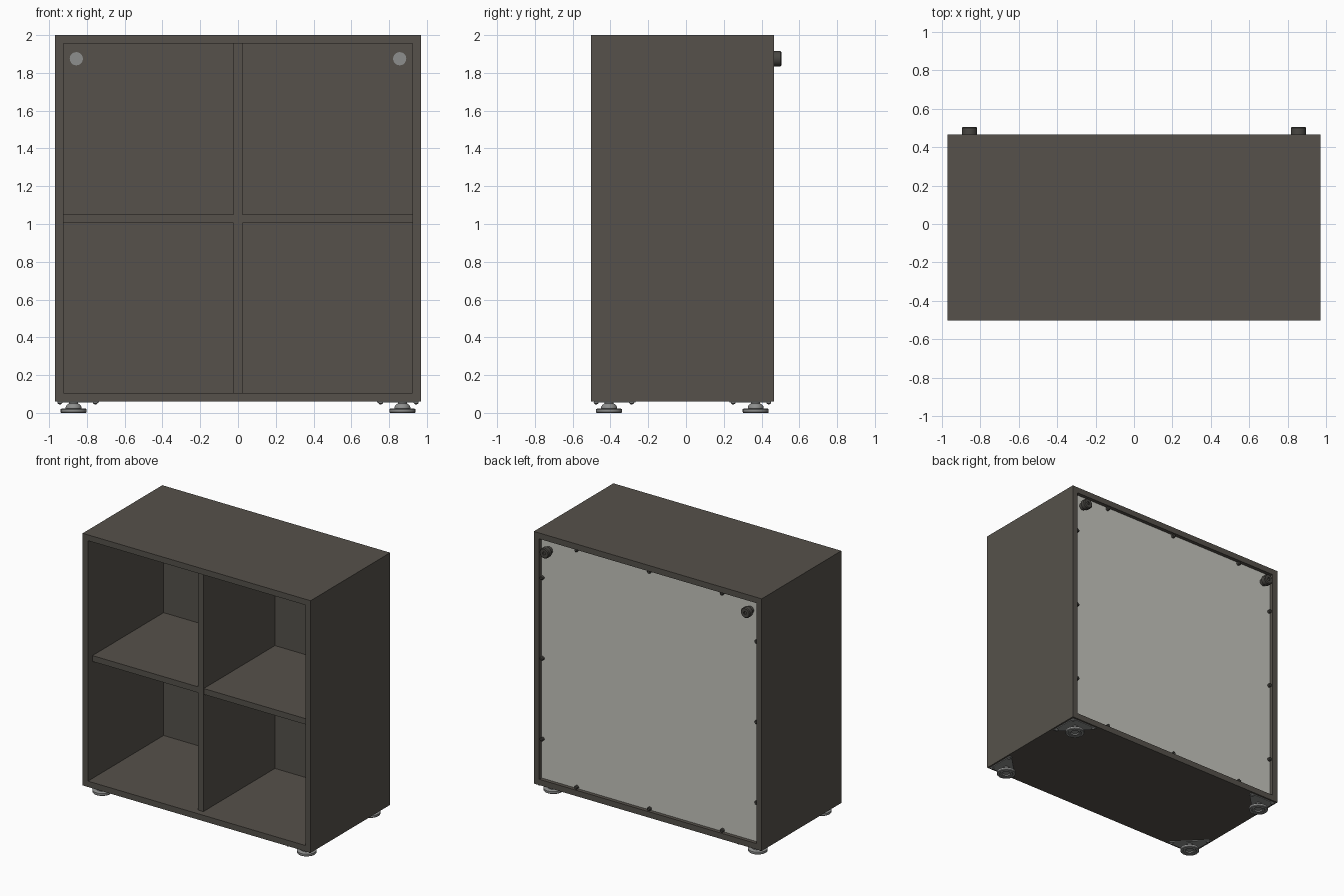
import bpy, bmesh, math
from mathutils import Vector, Matrix

cube = bpy.data.objects.get("Cube")
if cube:
    bpy.data.objects.remove(cube, do_unlink=True)


def material(name, rgb):
    m = bpy.data.materials.new(name)
    m.use_nodes = True
    m.diffuse_color = (*rgb, 1)
    m.node_tree.nodes["Principled BSDF"].inputs["Base Color"].default_value = (*rgb, 1)
    return m


WOOD = material("dark brown board", (0.092, 0.083, 0.070))
PALE = material("pale grey backing", (0.56, 0.56, 0.51))
METAL = material("grey metal", (0.27, 0.275, 0.27))
RUBBER = material("dark rubber", (0.065, 0.062, 0.055))

# Main dimensions
W, FRONT, BACK, LOW, TOP, T = 0.97, -0.503, 0.465, 0.06, 2.0, 0.045
MID = (LOW + TOP) / 2
PANEL = 0.437


def finish(name, bm, mat, smooth=False):
    bmesh.ops.recalc_face_normals(bm, faces=bm.faces)
    mesh = bpy.data.meshes.new(name)
    bm.to_mesh(mesh)
    bm.free()
    ob = bpy.data.objects.new(name, mesh)
    bpy.context.collection.objects.link(ob)
    mesh.materials.append(mat)
    if smooth:
        bpy.ops.object.select_all(action="DESELECT")
        ob.select_set(True)
        bpy.context.view_layer.objects.active = ob
        bpy.ops.object.shade_smooth_by_angle(angle=math.radians(35))
    return ob


def box(name, lo, hi, mat):
    lo, hi = Vector(lo), Vector(hi)
    bm = bmesh.new()
    bmesh.ops.create_cube(bm, size=1)
    for v in bm.verts:
        v.co = (lo + hi) / 2 + v.co * (hi - lo)
    return finish(name, bm, mat)


def prism(name, points, offset, mat):
    bm = bmesh.new()
    face = bm.faces.new([bm.verts.new(p) for p in points])
    ext = bmesh.ops.extrude_face_region(bm, geom=[face])
    moved = [g for g in ext["geom"] if isinstance(g, bmesh.types.BMVert)]
    bmesh.ops.translate(bm, verts=moved, vec=offset)
    return finish(name, bm, mat)


def lathe(name, profile, place, mat, rot=None, steps=24):
    # Spin a (radius, height) profile about its own z axis
    bm = bmesh.new()
    verts = [bm.verts.new((r, 0, h)) for r, h in profile]
    edges = [bm.edges.new(p) for p in zip(verts, verts[1:])]
    bmesh.ops.spin(bm, geom=verts + edges, angle=math.tau, steps=steps,
                   axis=(0, 0, 1), cent=(0, 0, 0))
    bmesh.ops.remove_doubles(bm, verts=bm.verts, dist=0.0001)
    m = Matrix.Translation(place) @ (rot or Matrix())
    bmesh.ops.transform(bm, matrix=m, verts=bm.verts)
    return finish(name, bm, mat, True)


# Mitred carcass boards
outer = [(-W, LOW), (W, LOW), (W, TOP), (-W, TOP)]
inner = [(-W + T, LOW + T), (W - T, LOW + T), (W - T, TOP - T), (-W + T, TOP - T)]
for i, name in enumerate(["bottom_board", "left_side", "top_board", "right_side"]):
    j = (i + 1) % 4
    loop = [outer[i], outer[j], inner[j], inner[i]]
    prism(name, [(x, FRONT, z) for x, z in loop], (0, BACK - FRONT, 0), WOOD)

# Back panel: dark inside, pale outside
box("back_panel", (-W + T, PANEL - 0.02, LOW + T), (W - T, PANEL - 0.004, TOP - T), WOOD)
box("back_panel_lining", (-W + T, PANEL - 0.004, LOW + T), (W - T, PANEL, TOP - T), PALE)

# Divider and shelves
H = T / 2
box("divider", (-H, FRONT + 0.05, LOW + T), (H, PANEL - 0.02, TOP - T), WOOD)
for side, a, b in (("right", -W + T, -H), ("left", H, W - T)):
    box(side + "_shelf", (a, FRONT + 0.055, 1.005), (b, PANEL - 0.02, 1.05), WOOD)

# Wall spacers with round caps inside the cabinet
BACKWARD = Matrix.Rotation(-math.pi / 2, 4, "X")
for side, s in (("right", -1), ("left", 1)):
    at = Vector((s * 0.856, PANEL, 1.875))
    lathe(side + "_wall_spacer",
          [(0, 0), (0.028, 0), (0.028, 0.025), (0.04, 0.03), (0.04, 0.062),
           (0.034, 0.068), (0.012, 0.068), (0.012, 0.06), (0, 0.06)],
          at, RUBBER, BACKWARD)
    lathe(side + "_spacer_cap", [(0, 0), (0.035, 0), (0.035, 0.01), (0, 0.01)],
          at - Vector((0, 0.026, 0)), METAL, BACKWARD)

# Panel retaining pegs around the back recess
IN_X, IN_Z = W - T - 0.012, (TOP - LOW) / 2 - T - 0.012
for k in (-0.62, 0, 0.62):
    for s in (-1, 1):
        for name, x, z in (("side_peg", s * IN_X, MID + k), ("edge_peg", k, MID + s * IN_Z)):
            lathe(name, [(0, 0), (0.014, 0), (0.014, 0.016), (0.009, 0.02), (0, 0.02)],
                  (x, PANEL, z), RUBBER, BACKWARD, 12)

# Feet with triangular corner plates and screws
for sx in (-1, 1):
    for sy, edge in ((-1, FRONT), (1, BACK)):
        tag = ("left" if sx > 0 else "right") + ("_back" if sy > 0 else "_front")
        cx, cy = sx * (W - 0.015), edge - sy * 0.015
        corner = [(cx, cy), (cx - sx * 0.03, cy), (cx - sx * 0.22, cy),
                  (cx - sx * 0.22, cy - sy * 0.02), (cx - sx * 0.02, cy - sy * 0.22),
                  (cx, cy - sy * 0.22)]
        prism(tag + "_foot_plate", [(x, y, LOW) for x, y in corner], (0, 0, -0.006), METAL)
        lathe(tag + "_foot",
              [(0, 0.012), (0.025, 0.012), (0.032, 0.004), (0.045, 0.004), (0.05, 0),
               (0.066, 0), (0.069, 0.004), (0.069, 0.019), (0.064, 0.022), (0.042, 0.024),
               (0.042, 0.032), (0.036, 0.042), (0.024, 0.05), (0.024, 0.058), (0, 0.058)],
              (sx * 0.87, edge - sy * 0.096, 0), METAL)
        for dx, dy in ((0.012, 0.012), (0.2, 0.012), (0.012, 0.2)):
            lathe(tag + "_plate_screw", [(0, -0.01), (0.007, -0.009), (0.013, -0.003), (0.013, 0)],
                  (cx - sx * dx, cy - sy * dy, LOW - 0.005), METAL, None, 12)
